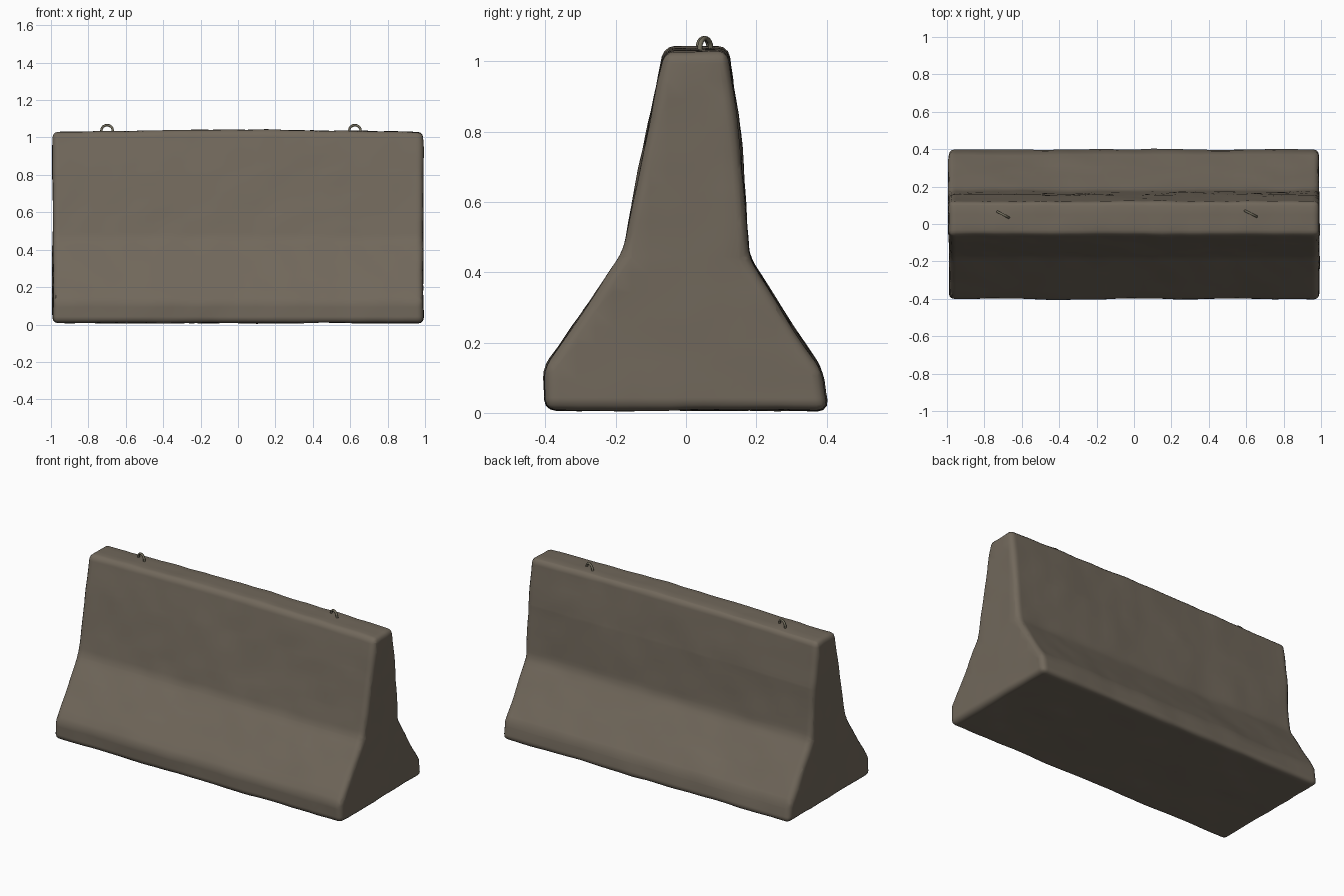
import bpy, bmesh, math
from mathutils import Vector, noise

if "Cube" in bpy.data.objects:
    bpy.data.objects.remove(bpy.data.objects["Cube"])


def material(name, rgb):
    m = bpy.data.materials.new(name)
    m.use_nodes = True
    m.diffuse_color = (*rgb, 1)
    bsdf = m.node_tree.nodes["Principled BSDF"]
    bsdf.inputs["Base Color"].default_value = (*rgb, 1)
    bsdf.inputs["Roughness"].default_value = 0.9
    return m


concrete = material("weathered concrete", (0.165, 0.138, 0.105))
steel = material("dull steel", (0.165, 0.15, 0.105))

# Barrier cross-section (y, z): wide foot, sloped skirt, tapering stem
profile = [(-0.40, 0.015), (-0.402, 0.135), (-0.18, 0.46), (-0.06, 1.035),
           (0.118, 1.035), (0.155, 0.76), (0.178, 0.45), (0.385, 0.125), (0.402, 0.015)]
bm = bmesh.new()
face = bm.faces.new([bm.verts.new((-0.99, y, z)) for y, z in profile])
ext = bmesh.ops.extrude_face_region(bm, geom=[face])
bmesh.ops.translate(bm, vec=(1.98, 0, 0),
                    verts=[v for v in ext["geom"] if isinstance(v, bmesh.types.BMVert)])
bmesh.ops.recalc_face_normals(bm, faces=bm.faces)

# Worn, rounded edges
sharp = [e for e in bm.edges if e.calc_face_angle() > math.radians(20)]
bmesh.ops.bevel(bm, geom=sharp, offset=0.028, segments=3, profile=0.5, affect='EDGES')

# Slice into a grid so the surface can be made uneven
for axis, start, stop, count in ((0, -0.95, 0.95, 39), (2, 0.05, 1.0, 20), (1, -0.36, 0.36, 15)):
    normal = Vector((0, 0, 0))
    normal[axis] = 1
    for i in range(count):
        point = normal * (start + (stop - start) * i / (count - 1))
        bmesh.ops.bisect_plane(bm, geom=bm.verts[:] + bm.edges[:] + bm.faces[:],
                               plane_co=point, plane_no=normal)

# Gentle crown along the top, and broad dents with finer chipping
bm.normal_update()
moves = []
for v in bm.verts:
    p = v.co
    crown = 0.012 * (1 - p.x * p.x) * max(0, p.z - 0.5) * 2
    dent = 0.006 * noise.noise(p * 3) + 0.004 * noise.noise(p * 9)
    moves.append(v.normal * dent + Vector((0, 0, crown)))
for v, move in zip(bm.verts, moves):
    v.co += move
lowest = min(v.co.z for v in bm.verts)
bmesh.ops.translate(bm, vec=(0, 0, 0.004 - lowest), verts=bm.verts)
mesh = bpy.data.meshes.new("concrete_barrier")
bm.to_mesh(mesh)
bm.free()
mesh.materials.append(concrete)
barrier = bpy.data.objects.new("concrete_barrier", mesh)
bpy.context.collection.objects.link(barrier)
for poly in mesh.polygons:
    poly.use_smooth = True


# Lifting loops of bent bar, set at a slant across the top
def lifting_loop(name, x, y):
    curve = bpy.data.curves.new(name, 'CURVE')
    curve.dimensions = '3D'
    curve.bevel_depth = 0.007
    curve.bevel_resolution = 1
    arch = [(-0.034, -0.04), (-0.034, 0.005)]
    arch += [(-0.034 * math.cos(math.pi * i / 8), 0.005 + 0.027 * math.sin(math.pi * i / 8))
             for i in range(1, 8)]
    arch += [(0.034, 0.005), (0.034, -0.04)]
    spline = curve.splines.new('POLY')
    spline.points.add(len(arch) - 1)
    for point, (u, w) in zip(spline.points, arch):
        point.co = (u, 0, w, 1)
    curve.materials.append(steel)
    loop = bpy.data.objects.new(name, curve)
    loop.location = (x, y, 1.034)
    loop.rotation_euler = (0, 0, math.radians(-27))
    bpy.context.collection.objects.link(loop)


lifting_loop("right_lifting_loop", -0.70, 0.05)
lifting_loop("left_lifting_loop", 0.625, 0.055)
